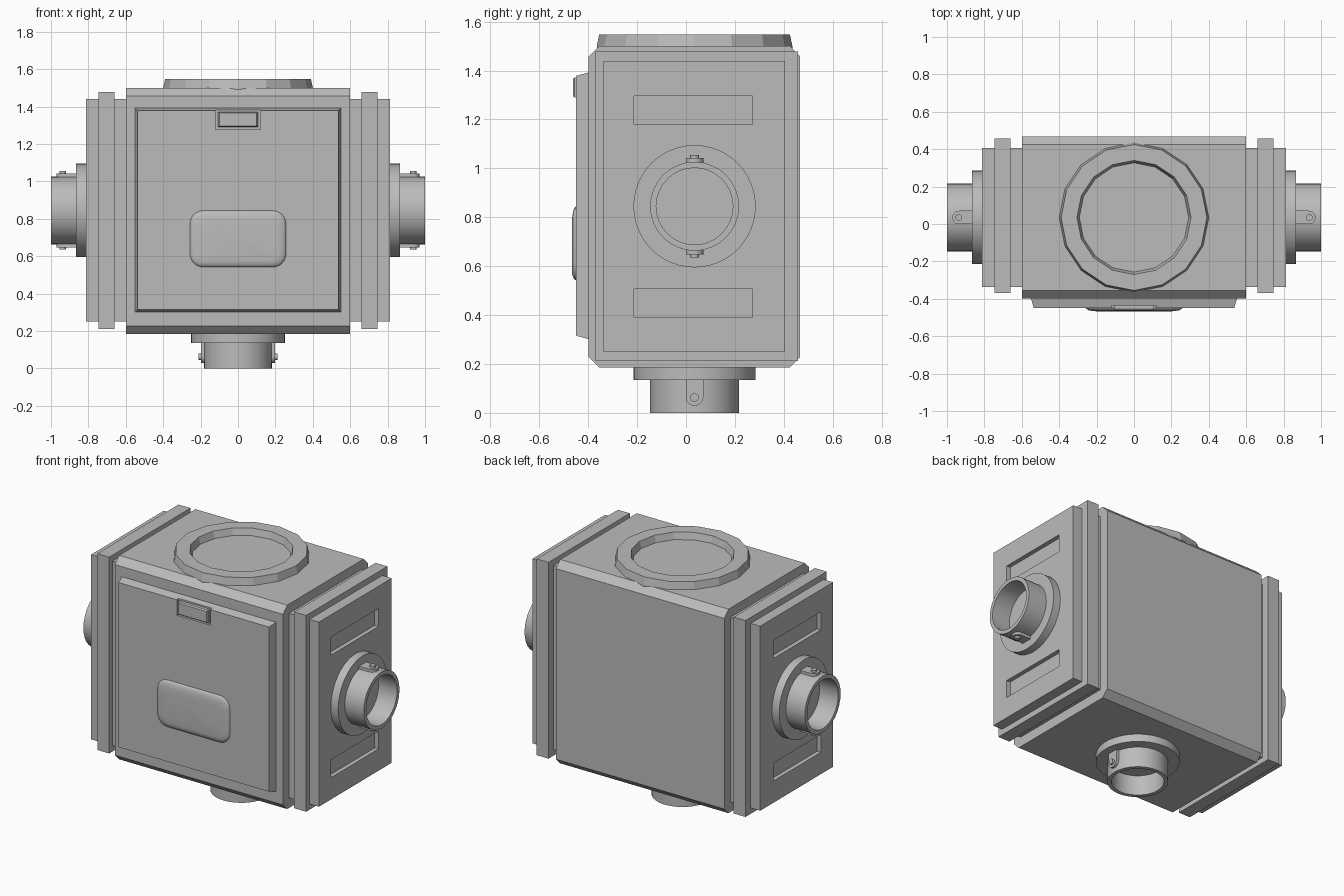
import bpy, bmesh, math
from mathutils import Matrix, Vector

cube = bpy.data.objects.get("Cube")
if cube:
    bpy.data.objects.remove(cube, do_unlink=True)

grey = bpy.data.materials.new("plain grey")
grey.use_nodes = True
grey.diffuse_color = (0.5, 0.5, 0.5, 1)
grey.node_tree.nodes["Principled BSDF"].inputs["Base Color"].default_value = (0.5, 0.5, 0.5, 1)

CY = 0.035      # depth centre of the housing
PORT_Z = 0.845  # height of the side ports


def finish(name, bm, smooth=None, matrix=None):
    """Turn a bmesh into a named grey object."""
    if matrix:
        bm.transform(matrix)
    bmesh.ops.recalc_face_normals(bm, faces=bm.faces)
    mesh = bpy.data.meshes.new(name)
    bm.to_mesh(mesh)
    bm.free()
    mesh.materials.append(grey)
    obj = bpy.data.objects.new(name, mesh)
    bpy.context.collection.objects.link(obj)
    if smooth:
        bpy.ops.object.select_all(action="DESELECT")
        obj.select_set(True)
        bpy.context.view_layer.objects.active = obj
        bpy.ops.object.shade_smooth_by_angle(angle=math.radians(smooth))
    return obj


def loft(name, rings, smooth=None, matrix=None):
    """Skin a list of equal point rings and cap both ends."""
    bm = bmesh.new()
    rows = [[bm.verts.new(p) for p in ring] for ring in rings]
    for a, b in zip(rows, rows[1:]):
        for i in range(len(a)):
            j = (i + 1) % len(a)
            bm.faces.new((a[i], a[j], b[j], b[i]))
    bm.faces.new(rows[0])
    bm.faces.new(rows[-1])
    return finish(name, bm, smooth, matrix)


def box(name, x, y, z):
    corners = [(x[0], y[0]), (x[1], y[0]), (x[1], y[1]), (x[0], y[1])]
    return loft(name, [[(a, b, h) for a, b in corners] for h in z])


def turned(name, profile, sides, smooth=None, matrix=None):
    """Revolve (radius, height) points around z."""
    turn = [2 * math.pi * i / sides for i in range(sides)]
    return loft(name, [[(r * math.cos(t), r * math.sin(t), h) for t in turn]
                       for r, h in profile], smooth, matrix)


def cut(obj, cutter):
    mod = obj.modifiers.new("cut", "BOOLEAN")
    mod.operation = "DIFFERENCE"
    mod.solver = "EXACT"
    mod.object = cutter
    bpy.ops.object.select_all(action="DESELECT")
    obj.select_set(True)
    bpy.context.view_layer.objects.active = obj
    bpy.ops.object.modifier_apply(modifier=mod.name)
    bpy.data.objects.remove(cutter, do_unlink=True)


# Housing: chamfered section drawn out sideways
y0, y1, z0, z1, c = -0.398, 0.467, 0.185, 1.5, 0.043
section = [(y0 + c, z0), (y1 - c, z0), (y1, z0 + c), (y1, z1 - c),
           (y1 - c, z1), (y0 + c, z1), (y0, z1 - c), (y0, z0 + c)]
loft("housing", [[(x, y, z) for y, z in section] for x in (-0.6, 0.6)])


def door_ring(w, bottom, top, y):
    return [(-w, y, bottom), (w, y, bottom), (w, y, top), (-w, y, top)]


# Door with tapered edges, and a shallow notch for the latch
door = loft("door", [door_ring(0.55, 0.302, 1.392, -0.39),
                     door_ring(0.55, 0.302, 1.392, -0.4),
                     door_ring(0.536, 0.316, 1.378, -0.45)])
cut(door, box("notch_cutter", (-0.12, 0.12), (-0.6, -0.435), (1.278, 1.5)))
loft("latch", [door_ring(0.106, 1.29, 1.372, -0.43),
               door_ring(0.106, 1.29, 1.372, -0.455),
               door_ring(0.1, 1.296, 1.366, -0.463)])


def rounded(w, h, r, y, zc):
    """Rounded rectangle facing the front."""
    pts = []
    for k, (sx, sz) in enumerate([(1, 1), (-1, 1), (-1, -1), (1, -1)]):
        for i in range(7):
            t = math.pi / 2 * (k + i / 6)
            pts.append((sx * (w - r) + r * math.cos(t), y,
                        zc + sz * (h - r) + r * math.sin(t)))
    return pts


# Soft raised pad on the door
loft("door_pad", [rounded(0.258, 0.152, 0.07, -0.445, 0.693),
                  rounded(0.256, 0.15, 0.07, -0.453, 0.693),
                  rounded(0.243, 0.137, 0.06, -0.461, 0.69),
                  rounded(0.22, 0.118, 0.05, -0.465, 0.683),
                  rounded(0.2, 0.1, 0.04, -0.467, 0.675)], smooth=60)

# Faceted ring on the roof
turned("roof_ring", [(0.4, 1.49), (0.4, 1.5), (0.39, 1.548), (0.305, 1.548),
                     (0.292, 1.505)], 16, matrix=Matrix.Translation((0, CY, 0)))


def port(name, matrix):
    """Round collar, hollow tube and two pinned lugs pointing along +z."""
    turned(name + "_collar", [(0.25, -0.01), (0.25, 0.052)], 48, 30, matrix)
    turned(name + "_tube", [(0.182, 0.04), (0.182, 0.187), (0.157, 0.187),
                            (0.157, 0.055)], 32, 30, matrix)
    for side, angle in (("a", 0), ("b", math.pi)):
        m = matrix @ Matrix.Rotation(angle, 4, "Z")
        arc = [math.pi * i / 12 for i in range(13)]
        outline = [(0.036, 0.045)] + [(0.036 * math.cos(t), 0.122 + 0.036 * math.sin(t))
                                      for t in arc] + [(-0.036, 0.045)]
        loft(f"{name}_lug_{side}", [[(r, y, h) for y, h in outline]
                                    for r in (0.17, 0.197)], 30, m)
        pin = m @ Matrix.Translation((0.19, 0, 0.124)) @ Matrix.Rotation(math.pi / 2, 4, "Y")
        turned(f"{name}_pin_{side}", [(0.018, 0), (0.018, 0.02)], 16, 30, pin)


# Bottom port, lugs left and right
port("bottom_port", Matrix.Translation((0, CY, 0.187)) @ Matrix.Rotation(math.pi, 4, "X"))

# Side assemblies: slotted end block, wide flange, port with lugs above and below
for name, s in (("left", 1), ("right", -1)):
    def span(a, b):
        return tuple(sorted((s * a, s * b)))
    block = box(name + "_end_block", span(0.58, 0.813), (-0.337, 0.405), (0.25, 1.44))
    for zc in (0.448, 1.238):
        cut(block, box("slot_cutter", span(0.785, 0.9), (-0.213, 0.272),
                       (zc - 0.058, zc + 0.058)))
    box(name + "_flange", span(0.66, 0.745), (-0.37, 0.458), (0.212, 1.478))
    port(name + "_port", Matrix.Translation((s * 0.813, CY, PORT_Z))
         @ Matrix.Rotation(s * math.pi / 2, 4, "Y"))
